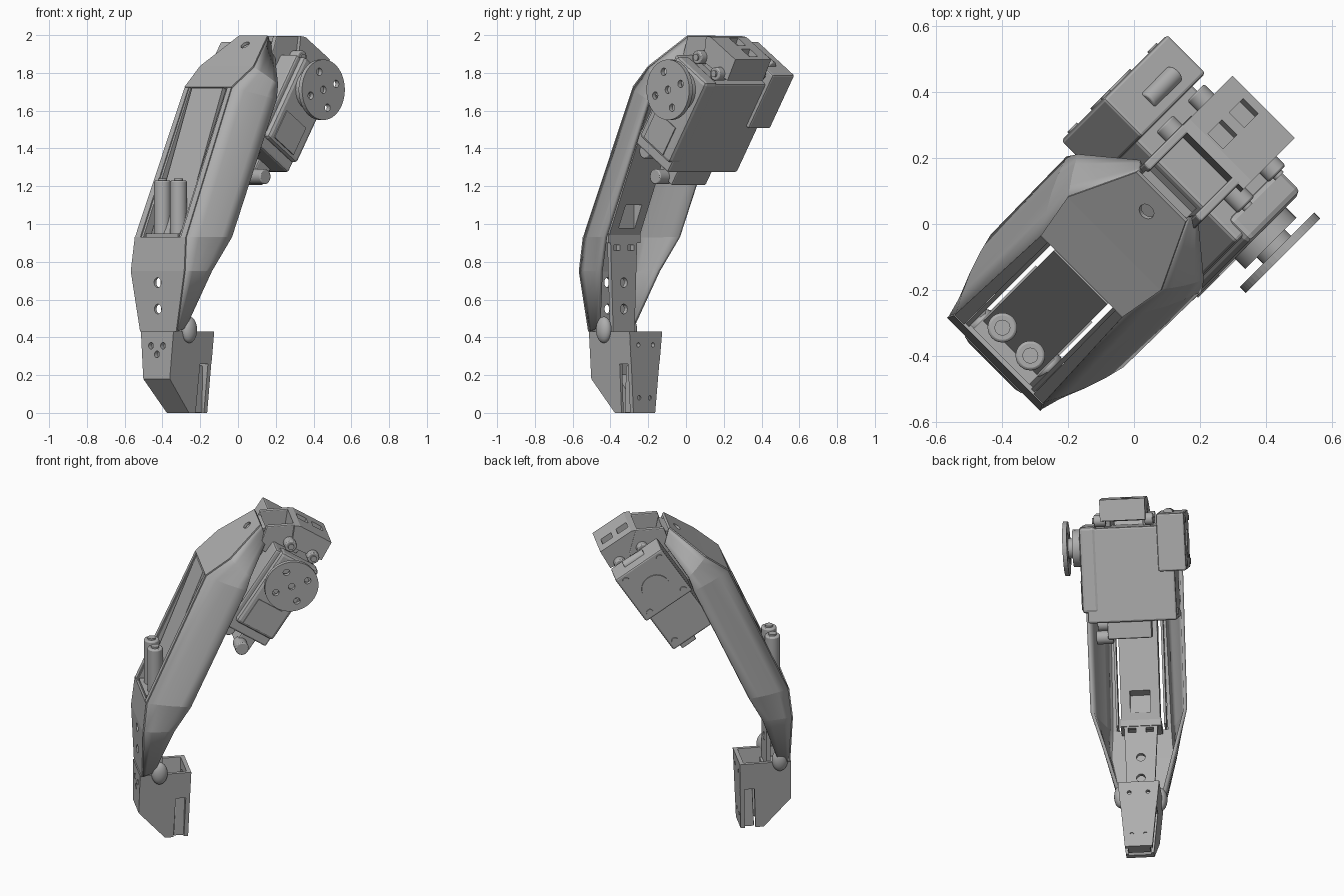
import bpy, bmesh, math
from mathutils import Vector, Matrix

if "Cube" in bpy.data.objects:
    bpy.data.objects.remove(bpy.data.objects["Cube"])

grey = bpy.data.materials.new("plain grey")
grey.use_nodes = True
grey.diffuse_color = (0.42, 0.42, 0.42, 1)
grey.node_tree.nodes["Principled BSDF"].inputs["Base Color"].default_value = (0.42, 0.42, 0.42, 1)

# The leg is built in its own plane (u along, w across, z up), then turned 45 degrees
TURN = Matrix.Rotation(math.radians(45), 4, 'Z')


def finish(name, bm, mirror=False, bevel=0, thick=0, offset=-1, smooth=25):
    bmesh.ops.recalc_face_normals(bm, faces=bm.faces)
    me = bpy.data.meshes.new(name)
    bm.to_mesh(me)
    bm.free()
    me.materials.append(grey)
    ob = bpy.data.objects.new(name, me)
    bpy.context.collection.objects.link(ob)
    ob.matrix_world = TURN
    if thick:
        m = ob.modifiers.new("thickness", 'SOLIDIFY')
        m.thickness, m.offset = thick, offset
    if mirror:
        ob.modifiers.new("mirror", 'MIRROR').use_axis = (False, True, False)
    if bevel:
        m = ob.modifiers.new("bevel", 'BEVEL')
        m.width, m.segments, m.limit_method = bevel, 2, 'ANGLE'
    if smooth:
        bpy.ops.object.select_all(action='DESELECT')
        bpy.context.view_layer.objects.active = ob
        ob.select_set(True)
        bpy.ops.object.shade_smooth_by_angle(angle=math.radians(smooth))
    return ob


def slab(name, profile, w0, w1, taper=0, top=0, **kw):
    """Side profile in (u, z) extruded across w; taper narrows it below top."""
    bm = bmesh.new()
    rows = [[bm.verts.new((u, w * (1 - taper * (top - z)), z)) for u, z in profile]
            for w in (w0, w1)]
    n = len(profile)
    for row in rows:
        bm.faces.new(row)
    for i in range(n):
        j = (i + 1) % n
        bm.faces.new((rows[0][i], rows[0][j], rows[1][j], rows[1][i]))
    return finish(name, bm, smooth=0, **kw)


def rod(name, start, end, r, sides=32, **kw):
    a, b = Vector(start), Vector(end)
    rot = (b - a).to_track_quat('Z', 'Y').to_matrix().to_4x4()
    bm = bmesh.new()
    bmesh.ops.create_cone(bm, cap_ends=True, segments=sides, radius1=r, radius2=r,
                          depth=(b - a).length,
                          matrix=Matrix.Translation((a + b) / 2) @ rot)
    return finish(name, bm, **kw)


def cut(target, cutter):
    m = target.modifiers.new("cut", 'BOOLEAN')
    m.object, m.solver = cutter, 'EXACT'
    cutter.hide_render = True
    cutter.hide_set(True)


def drill(target, spots, r, direction=(1, 0, 0), reach=.1):
    d = Vector(direction) * reach
    for k, p in enumerate(spots):
        p = Vector(p)
        cut(target, rod(target.name + "_hole_cutter_%d" % k, p - d, p + d, r, sides=20, smooth=0))


def tilt(a, b):
    """Hip servo coordinates: a runs up its length, b towards the leg."""
    return (0.125 + 0.548 * a - 0.836 * b, 1.28 + 0.836 * a + 0.548 * b)


def block(name, a0, a1, b0, b1, w0, w1, **kw):
    return slab(name, [tilt(a0, b0), tilt(a1, b0), tilt(a1, b1), tilt(a0, b1)], w0, w1, **kw)


def servo_rod(name, a, b, w0, w1, r, **kw):
    u, z = tilt(a, b)
    return rod(name, (u, w0, z), (u, w1, z), r, **kw)


# Side shells: front and rear edge stations, lofted with a gentle bulge
front = [(-.59, .135, .43), (-.595, .2, .75), (-.575, .19, .93), (-.22, .175, 1.72),
         (-.08, .2, 1.83), (.12, .106, 1.992)]
rear = [(-.525, .135, .45), (-.42, .225, .75), (-.33, .285, .93), (0, .29, 1.66),
        (.03, .27, 1.74), (.15, .125, 1.9)]
bulge = [0, .005, .012, .012, .005, 0]
bm = bmesh.new()
grid = []
for f, r, k in zip(front, rear, bulge):
    f, r = Vector(f), Vector(r)
    row = [f.lerp(r, t) + Vector((0, k * math.sin(math.pi * t), 0)) for t in (0, .25, .5, .75, 1)]
    grid.append([bm.verts.new(p) for p in row])
for a, b in zip(grid, grid[1:]):
    for i in range(4):
        bm.faces.new((a[i], a[i + 1], b[i + 1], b[i]))
finish("side_shell", bm, mirror=True, thick=.02, smooth=9)

# Thin rims beside the front slot, with a flange turned inwards
bm = bmesh.new()
bm.faces.new([bm.verts.new(p) for p in (front[2], front[3], (-.22, .145, 1.72), (-.575, .15, .93))])
finish("slot_rim", bm, mirror=True, thick=.012, offset=0, smooth=0)
slab("slot_flange", [(-.575, .93), (-.22, 1.72), (-.16, 1.72), (-.5, .93)], .134, .148, mirror=True)


def plate(name, half):
    """Symmetric plate from its half outline."""
    bm = bmesh.new()
    left = [bm.verts.new(p) for p in half]
    right = [bm.verts.new((u, -w, z)) for u, w, z in half]
    for i in range(len(half) - 1):
        bm.faces.new((left[i], left[i + 1], right[i + 1], right[i]))
    return finish(name, bm, thick=.016, offset=0, smooth=0)


# Shin front plate and crown plate
shin = plate("shin_front_plate", [front[0], front[1], (-.575, .19, .93)])
drill(shin, [(-.59, 0, .69), (-.59, 0, .55)], .026)
crown = plate("crown_plate", front[3:])
drill(crown, [(.06, 0, 1.94)], .025, direction=(-.6, 0, .8))

# Shin rear plate and inner column
shin_back = slab("shin_rear_plate", [(-.49, .36), (-.465, .36), (-.465, .93), (-.49, .93)],
                 -.1, .1, taper=.4, top=.93)
drill(shin_back, [(-.48, 0, .69), (-.48, 0, .55)], .026)
for s in (-1, 1):
    cut(shin_back, slab("shin_slot_cutter", [(-.53, .86), (-.4, .86), (-.4, .89), (-.53, .89)],
                        s * .03, s * .075))
column = slab("inner_column", [(-.54, .93), (-.465, .93), (-.12, 1.72), (-.23, 1.72)],
              -.115, .115)
cut(column, slab("column_window_cutter", [(-.45, .98), (-.35, .98), (-.35, 1.1), (-.45, 1.1)],
                 -.06, .06))
slab("column_foot_bracket", [(-.57, .9), (-.46, .9), (-.46, .95), (-.57, .95)], -.12, .12)
for s in (-1, 1):
    rod("column_post", (-.505, s * .06, .94), (-.505, s * .06, 1.23), .045, bevel=.008)
    rod("post_cap", (-.505, s * .06, 1.23), (-.505, s * .06, 1.24), .024)

# Ankle bumps, one each side
for u, w in ((-.49, -.125), (-.54, .115)):
    bm = bmesh.new()
    bmesh.ops.create_uvsphere(bm, u_segments=24, v_segments=14, radius=1,
                              matrix=Matrix.Translation((u, w, .44)) @ Matrix.Diagonal((.048, .035, .07, 1)))
    finish("ankle_bump", bm)

# Foot: tapered open box with a toe block
foot = dict(taper=.75, top=.43)
slab("foot_side", [(-.6, .43), (-.3, .43), (-.305, .26), (-.39, .26), (-.4, 0), (-.45, 0), (-.61, .18)],
     .1, .122, mirror=True, **foot)
foot_front = slab("foot_front_plate", [(-.605, .43), (-.61, .18), (-.45, 0), (-.42, 0), (-.585, .19),
                                       (-.58, .43)], -.122, .122, **foot)
drill(foot_front, [(-.6, 0, .31), (-.6, .045, .355), (-.6, -.045, .355)], .018)
foot_back = slab("foot_rear_plate", [(-.325, .43), (-.3, .43), (-.312, 0), (-.337, 0)],
                 -.12, .12, **foot)
drill(foot_back, [(-.3, s * w, z) for s in (-1, 1) for w, z in ((.055, .36), (.04, .08))], .012)
slab("toe_block", [(-.395, 0), (-.32, 0), (-.31, .25), (-.385, .25)], -.066, .066, bevel=.006)
slab("foot_core", [(-.575, .2), (-.45, .2), (-.45, .38), (-.575, .38)], -.07, .07)

# Hip servo body, end cap and lugs
block("hip_servo_body", -.01, .55, 0, .29, -.26, .265, bevel=.012)
block("hip_servo_near_case", .05, .56, -.005, .26, -.29, -.19, bevel=.02)
block("servo_label_plate", .07, .24, .05, .22, -.296, -.288)
block("end_cap", .28, .62, -.02, .31, .17, .335, bevel=.01)
servo_rod("end_cap_disc", .43, .145, .33, .342, .085)
for a, b in ((.32, .03), (.58, .03), (.32, .27), (.58, .27)):
    servo_rod("cap_screw", a, b, .26, .341, .02, sides=16)
servo_rod("body_screw", .04, .04, .26, .272, .02, sides=16)
rod("cable_knob", (.29, .235, 1.9), (.41, .235, 1.83), .03, bevel=.006)
block("servo_lug_bar", -.11, 0, .03, .13, -.15, .11, bevel=.008)
for a, b in ((-.1, .1), (-.03, .24)):
    servo_rod("servo_lug", a, b, -.22, -.12, .04, bevel=.006)

# Output horn
servo_rod("horn_collar", .43, .13, -.335, -.28, .11)
servo_rod("horn_shaft", .43, .13, -.37, -.33, .06)
hu, hz = tilt(.43, .13)
horn = servo_rod("horn_disc", .43, .13, -.388, -.362, .16, sides=48, smooth=0)
spots = [(hu, -.375, hz)] + [(hu + .1 * math.cos(t), -.375, hz + .1 * math.sin(t))
                             for t in (math.pi * (k / 2 + .1) for k in range(4))]
drill(horn, spots, .02, direction=(0, 1, 0), reach=.05)

# Hip mount: slotted sloping head, two cheeks, inner link and bolts
head = slab("hip_mount_head", [(.31, 1.995), (.345, 1.99), (.53, 1.87), (.47, 1.76), (.29, 1.86)],
            -.16, .107)
for u, z in ((.385, 1.965), (.475, 1.905)):
    cut(head, slab("head_slot_cutter", [(u - .045, z - .01), (u + .015, z - .05),
                                        (u + .045, z + .02), (u - .015, z + .06)], -.03, .035))
for w in (-.14, .08):
    slab("hip_mount_cheek", [(.15, 1.995), (.32, 1.995), (.36, 1.84), (.27, 1.76), (.1, 1.85)],
         w, w + .03, bevel=.006)
slab("hip_link", [(-.18, 1.7), (.11, 1.96), (.15, 1.97), (.17, 1.86), (.12, 1.6)], -.1, .09)
for b in (.04, .2):
    servo_rod("mount_bolt", .59, b, -.2, -.13, .036, bevel=.006)
    servo_rod("mount_bolt_core", .59, b, -.21, -.19, .018)
    servo_rod("mount_bolt_back", .59, b, .1, .15, .036, bevel=.006)
